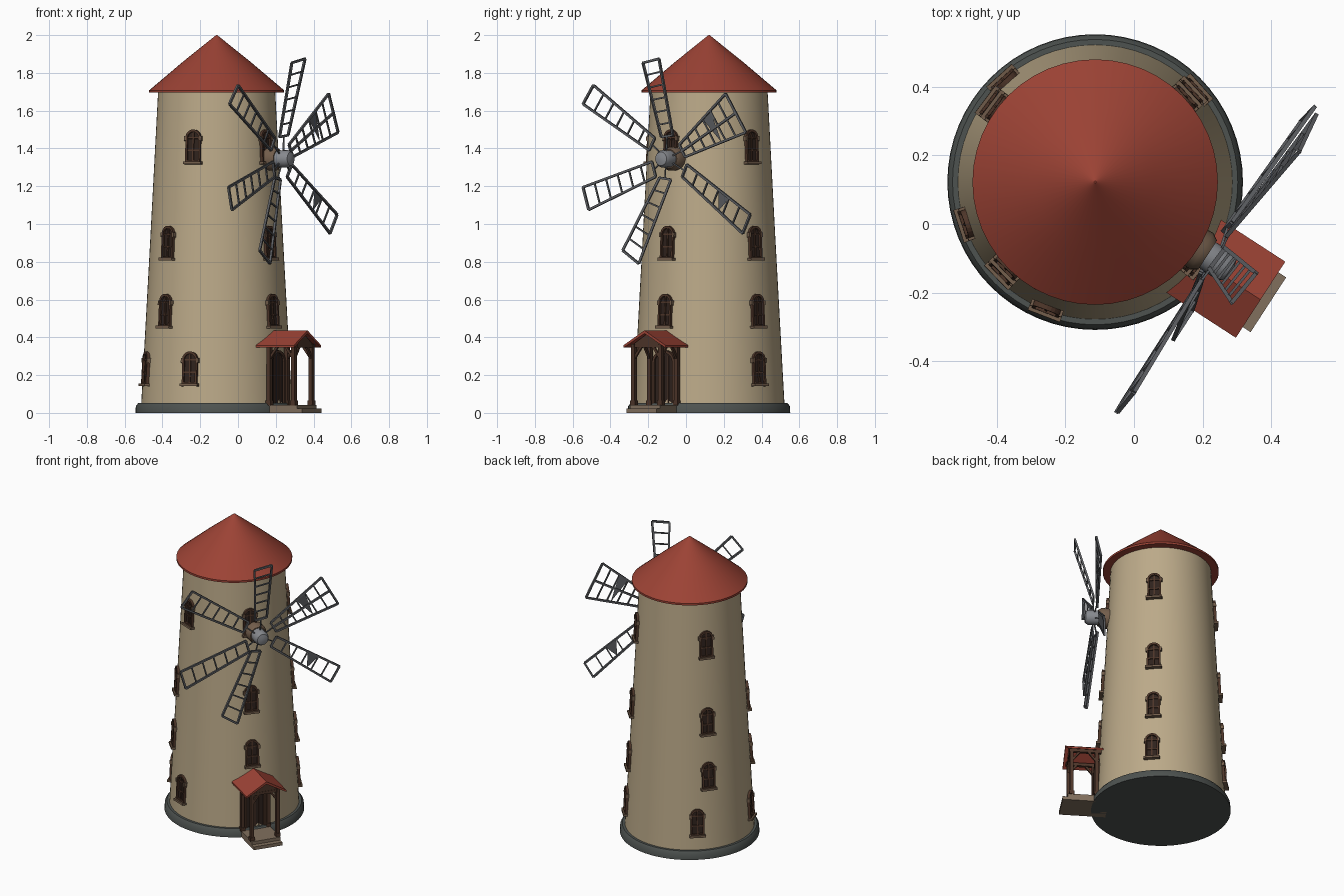
import bpy, bmesh, math
from mathutils import Matrix, Vector

if "Cube" in bpy.data.objects:
    bpy.data.objects.remove(bpy.data.objects["Cube"])

CX, CY = -0.113, 0.122          # tower axis
FRONT = math.radians(-33)       # direction the door and sails face


def mat(name, c):
    m = bpy.data.materials.new(name)
    m.diffuse_color = (*c, 1)
    m.use_nodes = True
    m.node_tree.nodes["Principled BSDF"].inputs["Base Color"].default_value = m.diffuse_color
    return m


PLASTER = mat("plaster", (0.50, 0.40, 0.25))
RED = mat("roof_red", (0.33, 0.055, 0.035))
STONE = mat("dark_stone", (0.075, 0.085, 0.08))
WOOD = mat("dark_wood", (0.075, 0.036, 0.022))
PANE = mat("pane_brown", (0.028, 0.016, 0.012))
SILL = mat("sill_stone", (0.17, 0.11, 0.07))
STEP = mat("step_stone", (0.22, 0.16, 0.11))
STEEL = mat("sail_grey", (0.11, 0.115, 0.125))
HUB = mat("hub_grey", (0.24, 0.25, 0.27))


def finish(bm, name, material, smooth=False):
    bmesh.ops.recalc_face_normals(bm, faces=bm.faces[:])
    me = bpy.data.meshes.new(name)
    bm.to_mesh(me)
    bm.free()
    me.materials.append(material)
    ob = bpy.data.objects.new(name, me)
    bpy.context.collection.objects.link(ob)
    if smooth:
        bpy.ops.object.select_all(action='DESELECT')
        ob.select_set(True)
        bpy.context.view_layer.objects.active = ob
        bpy.ops.object.shade_smooth_by_angle(angle=math.radians(35))
    return ob


def lathe(name, prof, material, M, n=64):
    # revolve (radius, height) points; both ends are capped
    bm = bmesh.new()
    rings = [[bm.verts.new(M @ Vector((r * math.cos(2 * math.pi * i / n),
                                       r * math.sin(2 * math.pi * i / n), z)))
              for i in range(n)] for r, z in prof]
    for a, b in zip(rings, rings[1:]):
        for i in range(n):
            j = (i + 1) % n
            bm.faces.new((a[i], a[j], b[j], b[i]))
    bm.faces.new(rings[0])
    bm.faces.new(rings[-1])
    return finish(bm, name, material, True)


def prism(bm, pts, y0, y1, M, hole=None):
    # extrude an (x, z) outline along y, optionally as a ring around a hole
    n = len(pts)

    def loop(ps, y):
        return [bm.verts.new(M @ Vector((x, y, z))) for x, z in ps]

    def strip(a, b):
        for i in range(n):
            j = (i + 1) % n
            bm.faces.new((a[i], a[j], b[j], b[i]))
    a, b = loop(pts, y0), loop(pts, y1)
    strip(a, b)
    if hole:
        c, d = loop(hole, y0), loop(hole, y1)
        strip(c, d)
        strip(a, c)
        strip(b, d)
    else:
        bm.faces.new(a)
        bm.faces.new(b)


def box(bm, x0, x1, y0, y1, z0, z1, M):
    prism(bm, [(x0, z0), (x1, z0), (x1, z1), (x0, z1)], y0, y1, M)


def bar(bm, p, q, w, M=Matrix()):
    # square bar between two points
    p, q = M @ Vector(p), M @ Vector(q)
    d = q - p
    R = d.to_track_quat('Z', 'Y').to_matrix().to_4x4()
    bmesh.ops.create_cube(bm, size=1, matrix=Matrix.Translation((p + q) / 2) @ R
                          @ Matrix.Diagonal((w, w, d.length, 1)))


def arch(hw, z0, spring, rise, n=10):
    return [(-hw, z0), (hw, z0)] + [(hw * math.cos(math.pi * i / n),
                                     spring + rise * math.sin(math.pi * i / n)) for i in range(n + 1)]


def wall_r(z):
    return 0.402 - 0.055 * z if z < 0.9 else 0.3525 - 0.053 * (z - 0.9)


def facing(az):  # local y points outward from the tower axis
    return Matrix.Translation((CX, CY, 0)) @ Matrix.Rotation(az - math.pi / 2, 4, 'Z')


AXIS = Matrix.Translation((CX, CY, 0))
# tower body, plinth and roof
lathe("plinth", [(0.43, 0), (0.428, 0.035), (0.415, 0.053), (0.39, 0.053)], STONE, AXIS)
lathe("tower_wall", [(wall_r(z), z) for z in (0.03, 0.45, 0.9, 1.3, 1.705)], PLASTER, AXIS)
lathe("roof", [(0.30, 1.695), (0.357, 1.695), (0.357, 1.708), (0.18, 1.858), (0.003, 2.0)], RED, AXIS, 48)

# arched windows: (height of centre, azimuth in degrees)
windows = [(z, a) for z in (0.9, 0.54) for a in (-38, 43, -136, 143)]
windows += [(1.41, a) for a in (-38, 43, -112, 143)]
windows += [(0.235, a) for a in (42, -111, -162, 132)]
frames, panes, sills = bmesh.new(), bmesh.new(), bmesh.new()
for z, a in windows:
    M = (facing(math.radians(a)) @ Matrix.Translation((0, wall_r(z), z))
         @ Matrix.Rotation(0.054, 4, 'X'))
    prism(panes, arch(0.034, -0.08, 0.045, 0.034), -0.01, 0.002, M)
    prism(frames, arch(0.042, -0.08, 0.05, 0.040), -0.01, 0.014, M, arch(0.031, -0.072, 0.048, 0.029))
    box(frames, -0.004, 0.004, -0.01, 0.009, -0.075, 0.075, M)
    for h in (-0.02, 0.045):
        box(frames, -0.034, 0.034, -0.01, 0.008, h - 0.004, h + 0.004, M)
    box(sills, -0.05, 0.05, -0.01, 0.024, -0.094, -0.080, M)
    for s in (-1, 1):   # stone lintel ends at the arch springing
        box(sills, s * 0.044 - 0.005, s * 0.044 + 0.005, -0.01, 0.016, 0.03, 0.055, M)
finish(panes, "window_panes", PANE)
finish(frames, "window_frames", WOOD)
finish(sills, "window_sills", SILL)

# porch: steps, posts, braces, gable, roof and door
P = facing(FRONT) @ Matrix.Translation((0.025, 0, 0))
bm = bmesh.new()
box(bm, -0.095, 0.095, 0.33, 0.617, 0, 0.022, P)
box(bm, -0.095, 0.095, 0.33, 0.585, 0.022, 0.043, P)
finish(bm, "steps", STEP)

bm = bmesh.new()
for s in (-1, 1):
    x = s * 0.085
    for y in (0.405, 0.56):
        box(bm, x - 0.011, x + 0.011, y - 0.011, y + 0.011, 0.04, 0.365, P)
        box(bm, x - 0.015, x + 0.015, y - 0.015, y + 0.015, 0.04, 0.065, P)
    box(bm, x - 0.010, x + 0.010, 0.36, 0.575, 0.345, 0.365, P)
    bar(bm, (x, 0.56, 0.285), (x, 0.51, 0.35), 0.013, P)
    bar(bm, (x, 0.405, 0.285), (x, 0.455, 0.35), 0.013, P)
    bar(bm, (x, 0.56, 0.285), (x * 0.45, 0.56, 0.35), 0.013, P)
box(bm, -0.095, 0.095, 0.55, 0.57, 0.345, 0.363, P)
prism(bm, [(-0.09, 0.36), (0.09, 0.36), (0, 0.417)], 0.555, 0.568, P)
finish(bm, "porch_frame", WOOD)

bm = bmesh.new()
prism(bm, [(-0.132, 0.345), (-0.132, 0.358), (0, 0.437), (0.132, 0.358), (0.132, 0.345), (0, 0.42)],
      0.35, 0.59, P)
finish(bm, "porch_roof", RED)

bm = bmesh.new()
prism(bm, arch(0.058, 0.04, 0.27, 0.05), 0.34, 0.398, P)
finish(bm, "door", PANE)
bm = bmesh.new()
prism(bm, arch(0.07, 0.04, 0.27, 0.062), 0.34, 0.408, P, arch(0.056, 0.043, 0.27, 0.048))
for x in (-0.028, 0, 0.028):
    box(bm, x - 0.003, x + 0.003, 0.36, 0.402, 0.045, 0.30, P)
finish(bm, "door_frame", WOOD)

# sail hub, pointing outward
H = facing(FRONT) @ Matrix.Translation((0, 0, 1.345)) @ Matrix.Rotation(-math.pi / 2, 4, 'X')
lathe("hub_collar", [(0.06, 0.29), (0.063, 0.37), (0.05, 0.39), (0.02, 0.39)], SILL, H, 24)
lathe("hub", [(0.044, 0.37), (0.046, 0.45), (0.036, 0.468), (0.012, 0.474)], HUB, H, 24)

# sails: outer corner pair, then inner corner pair
sails = [
    ((0, -.49, 1.735), (-.045, -.545, 1.635), (.195, -.165, 1.455), (.175, -.195, 1.39)),
    ((.355, -.143, 1.875), (.285, -.228, 1.853), (.265, -.07, 1.47), (.22, -.13, 1.46)),
    ((.48, .21, 1.69), (.53, .317, 1.485), (.27, -.035, 1.42), (.29, -.005, 1.355)),
    ((.525, .34, 1.05), (.487, .30, .95), (.285, .005, 1.315), (.26, -.02, 1.25)),
    ((.17, -.25, .79), (.115, -.335, .86), (.225, -.08, 1.235), (.195, -.14, 1.245)),
    ((-.05, -.545, 1.195), (-.032, -.515, 1.075), (.185, -.18, 1.33), (.195, -.16, 1.25)),
]
hub_c = H @ Vector((0, 0, 0.42))
bm = bmesh.new()
for k, corners in enumerate(sails):
    a, b, c, d = map(Vector, corners)
    bar(bm, a, c, 0.012)
    bar(bm, b, d, 0.012)
    bar(bm, hub_c, (c + d) / 2, 0.007)
    for i in range(7):
        t = i / 6
        bar(bm, c.lerp(a, t), d.lerp(b, t), 0.012 if i in (0, 6) else 0.008)
    if k == 2:  # the widest sail has a middle spar
        bar(bm, (a + b) / 2, (c + d) / 2, 0.012)
    # torn scrap of covering
    tri = [bm.verts.new(p) for p in (c.lerp(a, 0.5), c.lerp(a, 0.67), d.lerp(b, 0.6))]
    if k in (2, 3):
        bm.faces.new(tri)
    else:
        bmesh.ops.delete(bm, geom=tri, context='VERTS')
finish(bm, "sails", STEEL)
